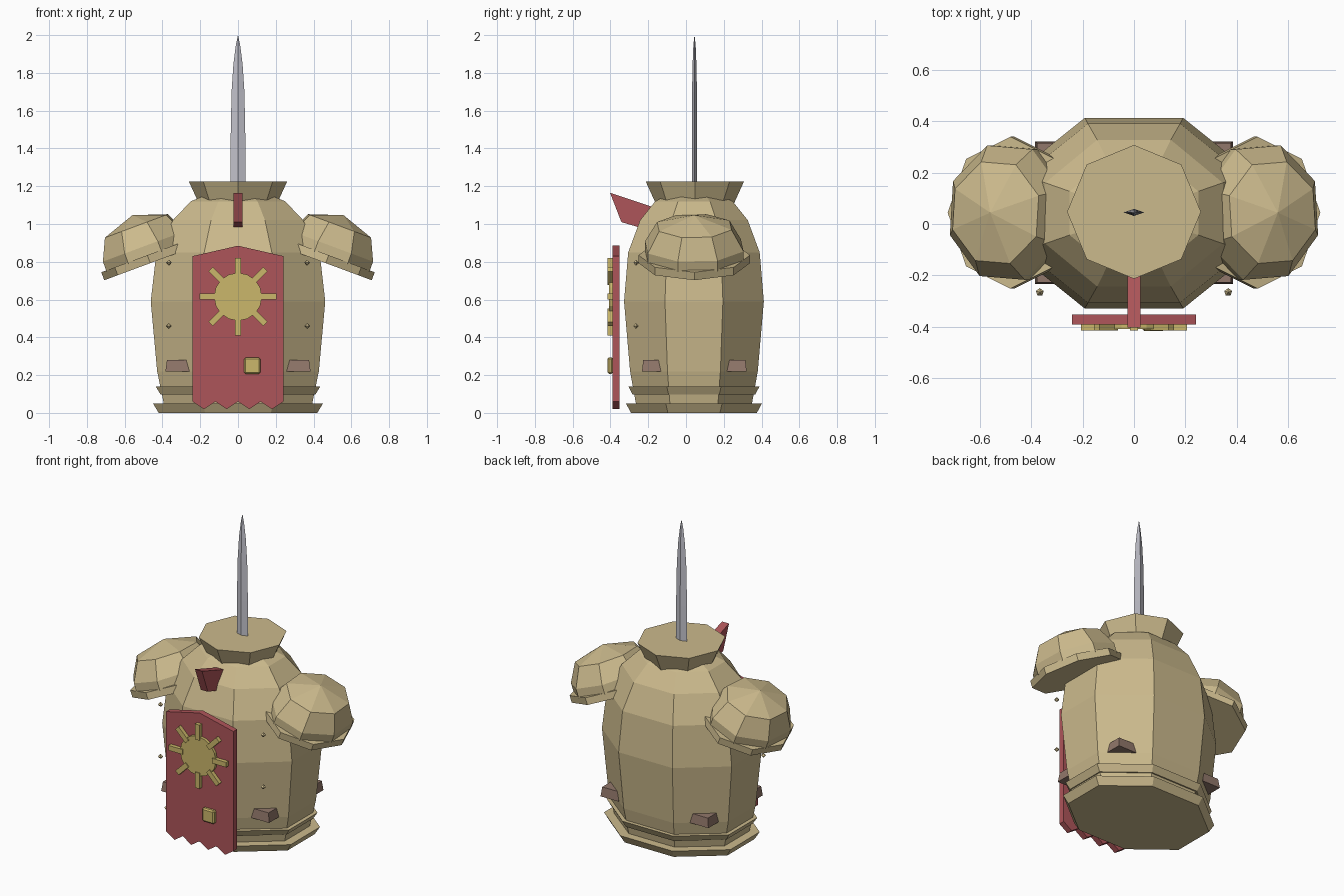
import bpy, bmesh, math
from mathutils import Matrix, Vector

if "Cube" in bpy.data.objects:
    bpy.data.objects.remove(bpy.data.objects["Cube"])

CY = 0.042          # depth of the body axis
C8 = math.cos(math.pi / 8)


def mat(name, rgb):
    m = bpy.data.materials.new(name)
    m.diffuse_color = (*rgb, 1)
    m.use_nodes = True
    m.node_tree.nodes["Principled BSDF"].inputs["Base Color"].default_value = m.diffuse_color
    return m


TAN = mat("tan_metal", (0.60, 0.49, 0.265))
RED = mat("red_cloth", (0.42, 0.09, 0.10))
GOLD = mat("gold_trim", (0.60, 0.475, 0.145))
STEEL = mat("blade_steel", (0.54, 0.54, 0.60))
BROWN = mat("brown_leather", (0.285, 0.185, 0.145))


def finish(bm, name, material, matrix=None):
    if matrix:
        bm.transform(matrix)
    bmesh.ops.recalc_face_normals(bm, faces=bm.faces)
    me = bpy.data.meshes.new(name)
    bm.to_mesh(me)
    bm.free()
    me.materials.append(material)
    ob = bpy.data.objects.new(name, me)
    bpy.context.collection.objects.link(ob)
    return ob


def loft(name, rings, material, sides=8, turn=0.0, matrix=None):
    """Stack of elliptical rings (z, rx, ry); a zero radius closes in a point."""
    bm = bmesh.new()
    loops = []
    for z, rx, ry in rings:
        if rx == 0:
            loops.append([bm.verts.new((0, 0, z))] * sides)
            continue
        loops.append([bm.verts.new((rx * math.cos(turn + math.tau * i / sides),
                                    ry * math.sin(turn + math.tau * i / sides), z))
                      for i in range(sides)])
    for a, b in zip(loops, loops[1:]):
        for i in range(sides):
            j = (i + 1) % sides
            quad = [a[i], a[j], b[j], b[i]]
            bm.faces.new(list(dict.fromkeys(quad)))
    for end in (loops[0], loops[-1]):
        if end[0] is not end[1]:
            bm.faces.new(end)
    return finish(bm, name, material, matrix)


def slab(name, outline, vec, material):
    """Extrude a flat outline of 3D points along a vector."""
    bm = bmesh.new()
    face = bm.faces.new([bm.verts.new(p) for p in outline])
    new = bmesh.ops.extrude_face_region(bm, geom=[face])["geom"]
    bmesh.ops.translate(bm, verts=[g for g in new if isinstance(g, bmesh.types.BMVert)], vec=vec)
    return finish(bm, name, material)


def box(name, size, material, matrix, top=1.0):
    x, y, z = (s / 2 for s in size)
    r = math.sqrt(2)
    return loft(name, [(-z, x * r, y * r), (z, x * r * top, y * r * top)],
                material, 4, math.pi / 4, matrix)


def body_rings(table):
    # half widths measured across the flats of the octagon
    return [(z, hx / C8, hy / C8) for z, hx, hy in table]


centre = Matrix.Translation((0, CY, 0))
T8 = math.pi / 8

# Barrel shaped body
loft("body", body_rings([(0.01, 0.385, 0.30), (0.22, 0.428, 0.338), (0.59, 0.462, 0.37),
                         (0.85, 0.432, 0.348), (1.02, 0.345, 0.285), (1.12, 0.25, 0.205),
                         (1.17, 0.13, 0.11)]), TAN, turn=T8, matrix=centre)

# Two flared bands around the base
loft("lower_band", body_rings([(0, 0.42, 0.333), (0.05, 0.45, 0.36)]), TAN, turn=T8, matrix=centre)
loft("upper_band", body_rings([(0.098, 0.41, 0.325), (0.14, 0.436, 0.347)]), TAN, turn=T8, matrix=centre)

# Flared collar with a flat lid
loft("collar", [(1.06, 0.185, 0.185), (1.225, 0.26, 0.26)], TAN,
     matrix=Matrix.Translation((0, 0.047, 0)))

# Diamond section blade
loft("blade", [(1.15, 0.04, 0.014), (1.45, 0.039, 0.014), (1.7, 0.034, 0.013),
               (1.85, 0.024, 0.01), (1.95, 0.011, 0.006), (2.0, 0, 0)], STEEL, sides=4,
     matrix=Matrix.Translation((0, 0.045, 0)))

# Cloth banner with a peaked top and zigzag hem
hem = [(-0.24 + 0.06 * i, -0.39, 0.02 if i % 2 else 0.06) for i in range(9)]
slab("banner", hem + [(0.24, -0.39, 0.83), (0, -0.39, 0.885), (-0.24, -0.39, 0.83)],
     (0, 0.038, 0), RED)

# Sun emblem: disc and eight rays
SUN = Matrix.Translation((0, -0.398, 0.615))
loft("sun_disc", [(-0.01, 0.127, 0.127), (0.01, 0.127, 0.127)], GOLD, 16,
     matrix=SUN @ Matrix.Rotation(math.pi / 2, 4, 'X'))
for i in range(8):
    box("sun_ray", (0.032, 0.027, 0.10), GOLD,
        SUN @ Matrix.Rotation(math.tau * i / 8, 4, 'Y') @ Matrix.Translation((0, -0.003, 0.155)))

# Small square badge with softened corners
badge = box("badge", (0.086, 0.03, 0.086), GOLD, Matrix.Translation((0.076, -0.401, 0.25)))
bev = badge.modifiers.new("bevel", 'BEVEL')
bev.width, bev.segments = 0.008, 1

# Red wedge projecting from the upper front
slab("front_wedge", [(-0.025, y, z) for y, z in
                     [(-0.402, 1.165), (-0.16, 1.085), (-0.16, 0.97), (-0.24, 0.98), (-0.342, 1.01)]],
     (0.05, 0, 0), RED)

for s in (-1, 1):
    # Tilted shoulder guards: rim plate and faceted dome
    shoulder = (Matrix.Translation((s * 0.48, 0.044, 0.835))
                @ Matrix.Rotation(s * math.radians(20.4), 4, 'Y'))
    loft("shoulder_rim", [(-0.045, 0.26, 0.295), (0, 0.26, 0.295)], TAN, matrix=shoulder)
    loft("shoulder_dome", [(-0.01, 0.245, 0.275), (0.05, 0.245, 0.275), (0.165, 0.188, 0.208),
                           (0.226, 0, 0)], TAN, turn=T8 + s * 0.07, matrix=shoulder)
    # Pegs on the diagonal sides
    for t in (-1, 1):
        box("side_peg", (0.13, 0.11, 0.06), BROWN,
            Matrix.Translation((s * 0.319, 0.044 + t * 0.222, 0.25)), top=0.88)
    # Front rivets
    for z in (0.46, 0.795):
        loft("rivet", [(-0.016, 0, 0), (0, 0.016, 0.016), (0.016, 0, 0)], TAN, 5, math.pi / 2,
             Matrix.Translation((s * 0.366, -0.265, z)))
